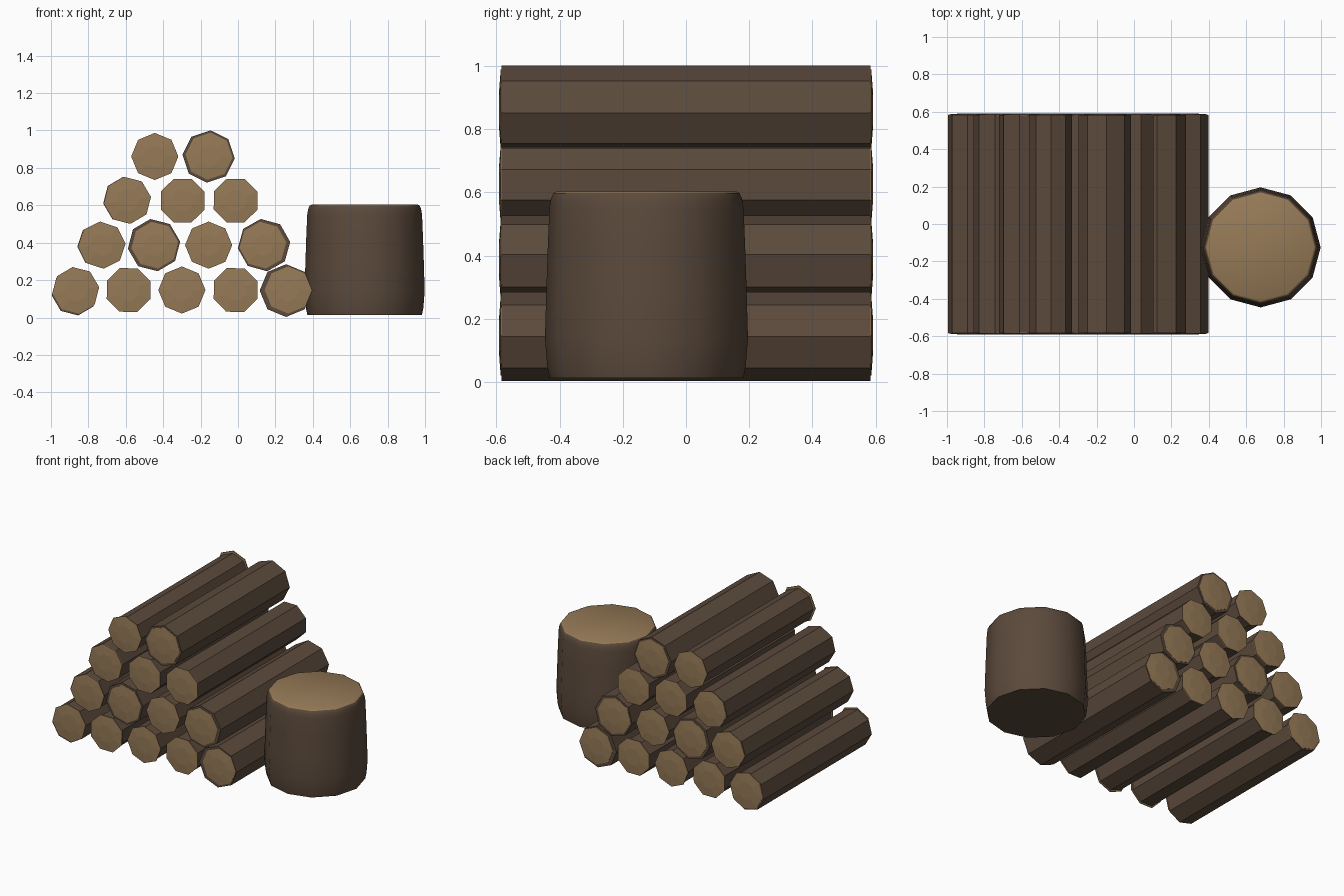
import bpy, bmesh, math

if "Cube" in bpy.data.objects:
    bpy.data.objects.remove(bpy.data.objects["Cube"])


def material(name, rgb):
    m = bpy.data.materials.new(name)
    m.diffuse_color = (*rgb, 1.0)
    m.use_nodes = True
    m.node_tree.nodes["Principled BSDF"].inputs["Base Color"].default_value = m.diffuse_color
    return m


BARK = material("dark_bark", (0.105, 0.068, 0.045))
WOOD = material("cut_wood", (0.305, 0.195, 0.095))


def lathe(name, profile, sides, rot, place, mats, wood_from=None, smooth=False):
    """Loft rings (radius, along) and close both ends; bands from wood_from on are cut wood."""
    bm = bmesh.new()
    rings = []
    for r, t in profile:
        ring = []
        for i in range(sides):
            a = rot + 2 * math.pi * i / sides
            ring.append(bm.verts.new(place(r * math.cos(a), r * math.sin(a), t)))
        rings.append(ring)
    for k in range(len(rings) - 1):
        for i in range(sides):
            j = (i + 1) % sides
            f = bm.faces.new((rings[k][i], rings[k][j], rings[k + 1][j], rings[k + 1][i]))
            if wood_from is not None and k >= wood_from:
                f.material_index = 1
    bm.faces.new(rings[0])
    top = bm.faces.new(rings[-1])
    if wood_from is not None:
        top.material_index = 1
    bmesh.ops.recalc_face_normals(bm, faces=bm.faces)
    mesh = bpy.data.meshes.new(name)
    bm.to_mesh(mesh)
    bm.free()
    for m in mats:
        mesh.materials.append(m)
    ob = bpy.data.objects.new(name, mesh)
    bpy.context.collection.objects.link(ob)
    if smooth:
        bpy.context.view_layer.objects.active = ob
        ob.select_set(True)
        bpy.ops.object.shade_smooth_by_angle(angle=math.radians(42))
        ob.select_set(False)
    return ob


# log pile: cut end centre x, z, bark radius, bark offset x, z, turn in degrees
LOGS = [
    (-0.867, 0.145, 0.125, -0.005, -0.010, 8),
    (-0.585, 0.147, 0.116, 0, 0, 22),
    (-0.300, 0.147, 0.116, 0, 0, 0),
    (-0.013, 0.147, 0.119, -0.005, -0.005, 22),
    (0.268, 0.147, 0.141, -0.011, -0.003, 0),
    (-0.727, 0.387, 0.124, -0.008, 0, 4),
    (-0.445, 0.387, 0.141, -0.004, 0, 8),
    (-0.157, 0.387, 0.114, 0, 0, 0),
    (0.133, 0.387, 0.141, 0.006, 0, 7),
    (-0.590, 0.627, 0.127, -0.005, 0, 8),
    (-0.296, 0.625, 0.126, 0, 0, 22),
    (-0.013, 0.625, 0.126, 0, 0, 22),
    (-0.445, 0.861, 0.113, 0, -0.003, 0),
    (-0.155, 0.863, 0.140, -0.002, -0.002, -4),
]
for n, (x, z, r, ox, oz, turn) in enumerate(LOGS, 1):
    rot = math.radians(turn)
    lathe(f"log_bark_{n}", [(r, -0.584), (r, 0.584)], 8, rot,
          lambda u, v, t: (x + ox + u, t, z + oz + v), [BARK])
    # slightly domed cut ends
    for side, label in ((-1, "front"), (1, "back")):
        lathe(f"log_{label}_end_{n}", [(0.126, 0.580), (0.126, 0.586), (0.06, 0.591)],
              8, rot, lambda u, v, t: (x + u, side * t, z + v), [WOOD])

# chopping stump with a rounded, slightly flared bark and a pale cut top
lathe("stump",
      [(0.306, 0.013), (0.314, 0.05), (0.321, 0.14), (0.317, 0.28), (0.312, 0.43),
       (0.307, 0.55), (0.302, 0.580), (0.294, 0.598), (0.284, 0.603)],
      12, 0, lambda u, v, t: (0.677 + u, -0.125 + v, t), [BARK, WOOD],
      wood_from=7, smooth=True)
